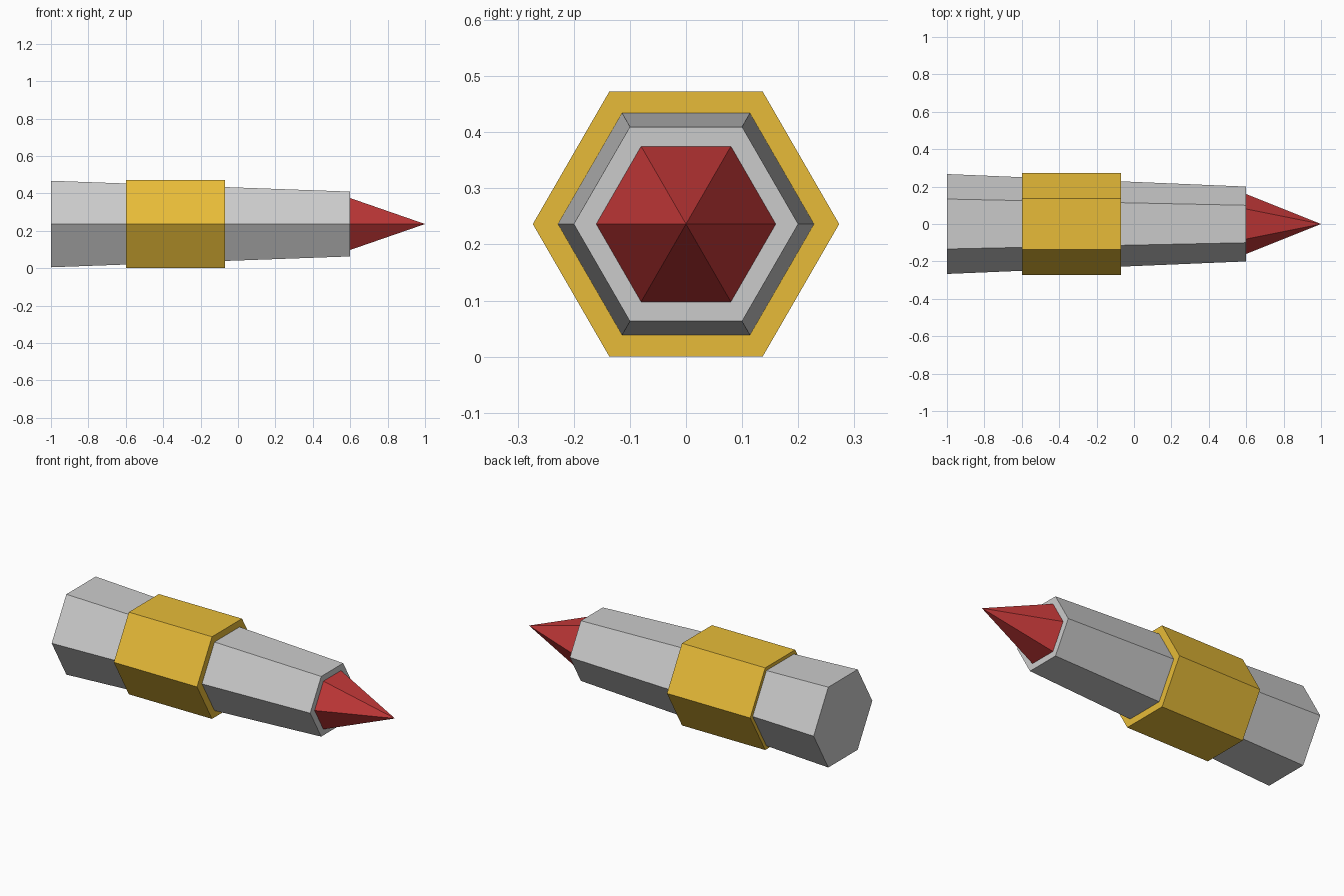
import bpy, bmesh, math
from mathutils import Matrix

if "Cube" in bpy.data.objects:
    bpy.data.objects.remove(bpy.data.objects["Cube"])

CENTRE_Z = 0.273 * math.cos(math.pi / 6)  # band rests flat on the ground


def hex_section(name, x0, x1, r0, r1, colour=None):
    """Six-sided prism, frustum or point running along x, corners at +-y."""
    bm = bmesh.new()
    place = Matrix.Translation(((x0 + x1) / 2, 0, CENTRE_Z)) @ Matrix.Rotation(math.pi / 2, 4, 'Y')
    bmesh.ops.create_cone(bm, cap_ends=True, segments=6, radius1=r0, radius2=r1,
                          depth=x1 - x0, matrix=place)
    bmesh.ops.remove_doubles(bm, verts=bm.verts[:], dist=1e-5)
    bmesh.ops.recalc_face_normals(bm, faces=bm.faces[:])
    mesh = bpy.data.meshes.new(name)
    bm.to_mesh(mesh)
    bm.free()
    obj = bpy.data.objects.new(name, mesh)
    bpy.context.collection.objects.link(obj)
    if colour:
        mat = bpy.data.materials.new(name + "_colour")
        mat.diffuse_color = colour
        mat.use_nodes = True
        mat.node_tree.nodes["Principled BSDF"].inputs["Base Color"].default_value = mat.diffuse_color
        mesh.materials.append(mat)
    return obj


# Tapered grey body
hex_section("body", -1.0, 0.6, 0.267, 0.2)
# Yellow band around the body
hex_section("band", -0.6, -0.07, 0.273, 0.273, (0.8, 0.5, 0.04, 1))
# Red pointed tip
hex_section("tip", 0.6, 1.0, 0.16, 0.0, (0.55, 0.04, 0.04, 1))
